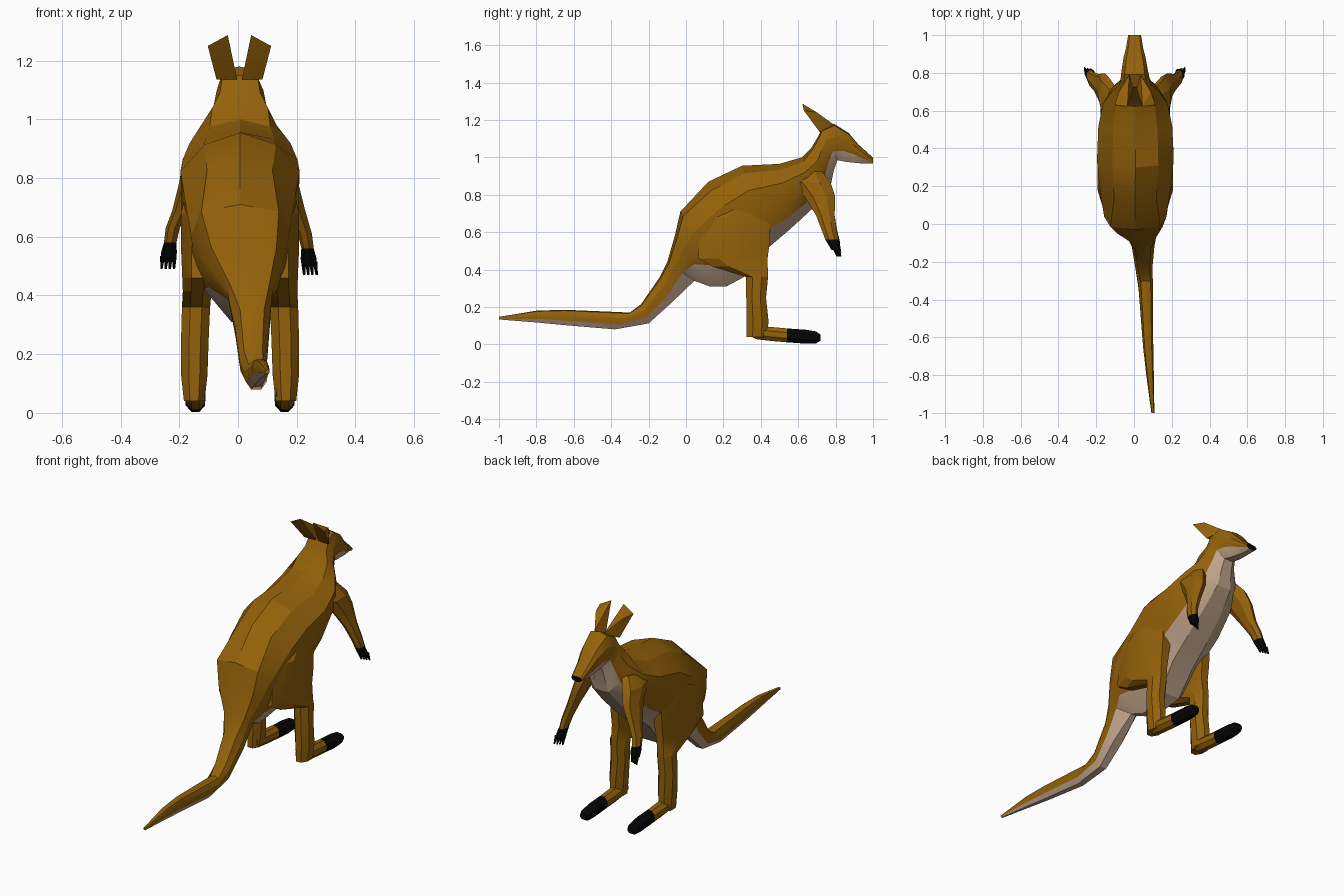
import bpy, bmesh, math

def material(name, rgb):
    m = bpy.data.materials.new(name)
    m.diffuse_color = (*rgb, 1)
    return m

MATS = [material("brown_fur", (0.295, 0.120, 0.003)),
        material("pale_fur", (0.52, 0.365, 0.255)),
        material("black_skin", (0.002, 0.002, 0.002))]
BROWN, PALE, BLACK = 0, 1, 2

def finish(name, bm):
    bmesh.ops.recalc_face_normals(bm, faces=bm.faces[:])
    me = bpy.data.meshes.new(name)
    bm.to_mesh(me)
    bm.free()
    for m in MATS:
        me.materials.append(m)
    ob = bpy.data.objects.new(name, me)
    bpy.context.collection.objects.link(ob)
    bpy.ops.object.select_all(action='DESELECT')
    ob.select_set(True)
    bpy.context.view_layer.objects.active = ob
    bpy.ops.object.shade_smooth_by_angle(angle=math.radians(22))
    return ob

def loft(name, rings, rule):
    """Skin closed rings; rule(ring_index, side_index) gives the colour."""
    bm = bmesh.new()
    vs = [[bm.verts.new(p) for p in r] for r in rings]
    n = len(rings[0])
    for i in range(len(rings) - 1):
        for j in range(n):
            k = (j + 1) % n
            f = bm.faces.new((vs[i][j], vs[i][k], vs[i + 1][k], vs[i + 1][j]))
            f.material_index = rule(i, j)
    bm.faces.new(vs[0]).material_index = rule(0, 0)
    bm.faces.new(vs[-1]).material_index = rule(len(rings) - 1, 0)
    return finish(name, bm)

def oval(c, u, v, n=8):
    """Ring around c; u and v are (axis, radius)."""
    pts = []
    for i in range(n):
        a = 2 * math.pi * (i + 0.5) / n
        p = list(c)
        p[u[0]] += u[1] * math.cos(a) * 1.06
        p[v[0]] += v[1] * math.sin(a) * 1.06
        pts.append(p)
    return pts

# Tail, trunk, neck and head: top (y, z), bottom (y, z), centre x, half width
SPINE = [
    (-1.0, .147, -1.0, .133, .10, .008), (-.80, .180, -.80, .117, .085, .020),
    (-.65, .185, -.65, .103, .075, .027), (-.30, .170, -.38, .080, .062, .038),
    (-.24, .215, -.20, .112, .052, .046), (-.14, .360, -.08, .220, .048, .060),
    (-.10, .440, .045, .340, .040, .078), (-.06, .580, .126, .310, .02, .132),
    (-.03, .710, .217, .310, .007, .165), (.12, .870, .31, .360, .006, .186),
    (.30, .955, .42, .500, .007, .203), (.50, .965, .55, .610, .007, .196),
    (.62, 1.00, .67, .720, .007, .172), (.67, 1.05, .77, .830, .007, .125),
    (.70, 1.10, .79, .930, .007, .090), (.725, 1.15, .81, .985, .007, .080),
    (.79, 1.18, .86, .975, .004, .070), (.87, 1.13, .91, .970, .003, .058),
    (.92, 1.07, .95, .966, .003, .046), (1.0, .998, 1.0, .968, .003, .034)]

# Half sections: fraction of half width, fraction from top to bottom
def section(i):
    if i <= 5:      # tail
        return [(.68, .06), (1, .34), (1, .52), (.95, .70), (.45, 1)]
    if i <= 7:      # tail root, belly start
        return [(.84, .06), (1, .25), (.97, .40), (.90, .56), (.20, 1)]
    if i == 8:      # rump
        return [(.80, .06), (1, .28), (.97, .50), (.75, .72), (.18, 1)]
    if i <= 12:     # trunk and chest
        return [(.60, .09), (1, .29), (.98, .58), (.78, .82), (.34, 1)]
    return [(.76, .05), (1, .32), (.95, .54), (.84, .71), (.36, 1)]

rings = []
for i, (ty, tz, by, bz, cx, hw) in enumerate(SPINE):
    half = [(0, 0)] + section(i)
    full = half + [(-w, t) for w, t in reversed(section(i))]
    rings.append([(cx + w * hw, ty + (by - ty) * t, tz + (bz - tz) * t)
                  for w, t in full])
LAST = len(SPINE) - 1
loft("body", rings,
     lambda i, j: BLACK if i == LAST else PALE if j in (4, 5, 6) else BROWN)

def both(fn):
    for side, s in (("right", 1), ("left", -1)):
        fn(side, s)

def ear(side, s):
    bm = bmesh.new()
    pts = [(.040, .622, 1.287), (.108, .630, 1.250), (.008, .72, 1.135),
           (.078, .715, 1.135), (.085, .70, 1.240), (.030, .79, 1.175)]
    for x, y, z in pts:
        bm.verts.new((s * x + .005, y, z))
    bmesh.ops.convex_hull(bm, input=bm.verts[:])
    finish(side + "_ear", bm)
both(ear)

def arm(side, s):
    # x, y, z, x radius, y radius from shoulder to fingers
    path = [(.110, .655, .925, .035, .07), (.145, .670, .865, .045, .100),
            (.165, .715, .79, .036, .080), (.198, .745, .69, .028, .048),
            (.225, .765, .61, .024, .038), (.234, .780, .56, .021, .034),
            (.238, .795, .525, .027, .028), (.240, .800, .505, .025, .022)]
    lift = .0 if s > 0 else .02
    off = .004
    r = [oval((s * x + off, y, z + lift * (i > 3)), (0, rx), (1, ry), 7)
         for i, (x, y, z, rx, ry) in enumerate(path)]
    loft(side + "_arm", r, lambda i, j: BLACK if i >= 5 else BROWN)
    # Claws
    for k in range(4):
        d = (k - 1.5) * .013
        base = (s * (.240 + d) + off, .802 + d * .4, .515 + lift)
        tip = (s * (.243 + d * 1.1) + off, .818 + d * .4, .47 + lift)
        loft(f"{side}_claw_{k + 1}",
             [oval(base, (0, .009), (1, .013), 5), oval(tip, (0, .004), (1, .005), 5)],
             lambda i, j: BLACK)
both(arm)

def leg(side, s):
    off = .007
    # Thigh and shin: x, y, z, x radius, y radius
    path = [(.140, .33, .745, .048, .120), (.140, .285, .68, .062, .170),
            (.140, .260, .55, .062, .192), (.142, .250, .46, .056, .190),
            (.146, .290, .415, .050, .150), (.150, .380, .36, .049, .060),
            (.154, .375, .25, .048, .054), (.156, .382, .13, .046, .060),
            (.156, .380, .040, .036, .058)]
    r = [oval((s * x + off, y, z), (0, rx), (1, ry)) for x, y, z, rx, ry in path]
    loft(side + "_leg", r, lambda i, j: BROWN)
    # Foot: y, z, x radius, z radius
    foot = [(.345, .070, .030, .028), (.38, .064, .035, .038),
            (.45, .056, .035, .038), (.54, .048, .032, .038),
            (.64, .041, .034, .038), (.695, .037, .029, .033),
            (.718, .036, .019, .018)]
    r = [oval((s * .152 + off, y, z), (0, rx), (2, rz)) for y, z, rx, rz in foot]
    loft(side + "_foot", r, lambda i, j: BLACK if i >= 3 else BROWN)
both(leg)
